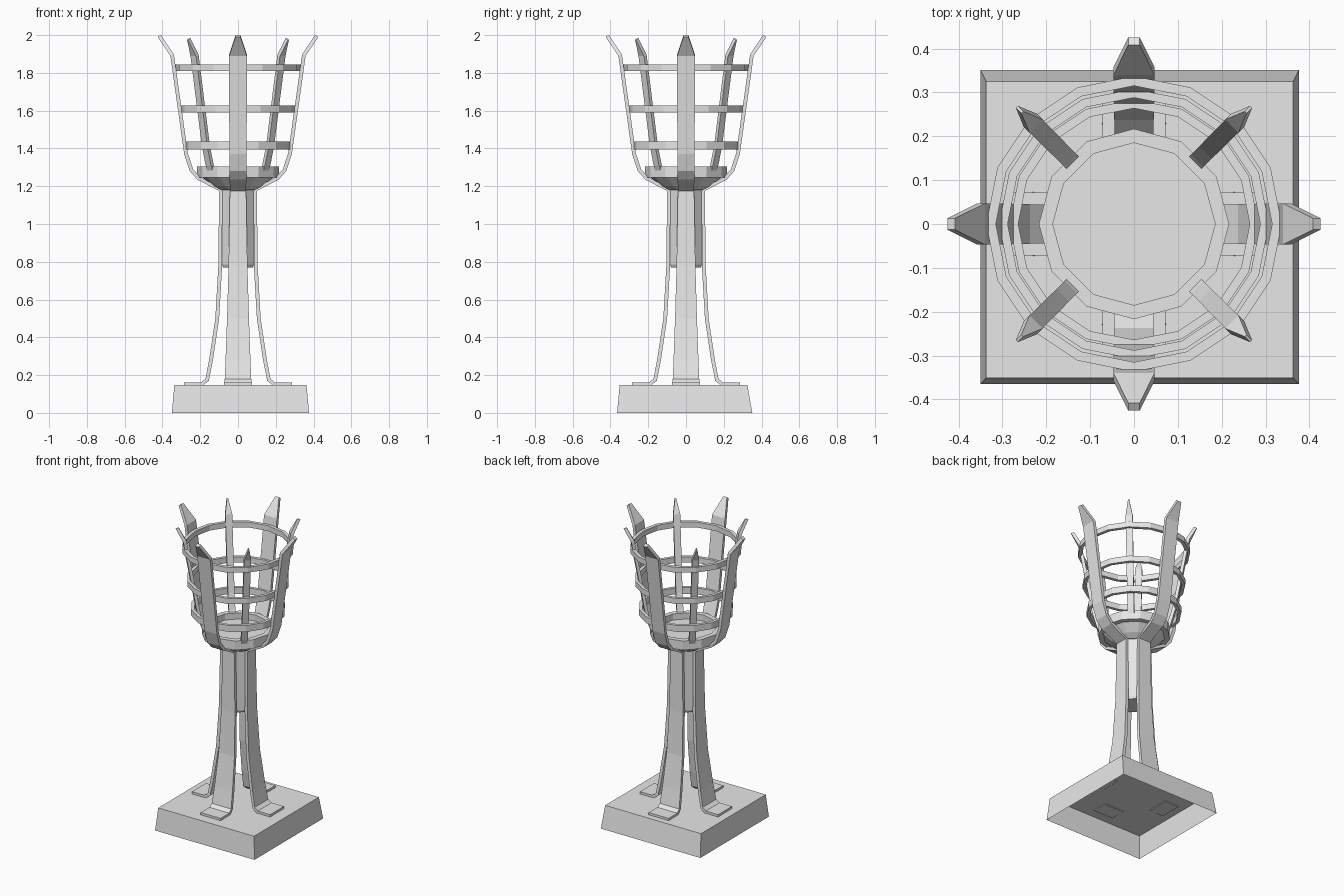
import bpy, bmesh
from math import sin, cos, pi, radians
from mathutils import Vector

if "Cube" in bpy.data.objects:
    bpy.data.objects.remove(bpy.data.objects["Cube"], do_unlink=True)

iron = bpy.data.materials.new("grey iron")
iron.diffuse_color = (0.8, 0.8, 0.8, 1)
iron.use_nodes = True
iron.node_tree.nodes["Principled BSDF"].inputs["Base Color"].default_value = (0.8, 0.8, 0.8, 1)


def finish(bm, name, turn=0, recalc=True):
    if recalc:
        bmesh.ops.recalc_face_normals(bm, faces=bm.faces)
    mesh = bpy.data.meshes.new(name)
    bm.to_mesh(mesh)
    bm.free()
    mesh.materials.append(iron)
    ob = bpy.data.objects.new(name, mesh)
    ob.rotation_euler.z = turn
    bpy.context.collection.objects.link(ob)
    return ob


def skin(bm, loops, closed=False):
    """Bridge successive vertex loops with quads."""
    pairs = list(zip(loops, loops[1:]))
    if closed:
        pairs.append((loops[-1], loops[0]))
    for a, b in pairs:
        n = len(a)
        for i in range(n):
            j = (i + 1) % n
            bm.faces.new((a[i], a[j], b[j], b[i]))


def strap(name, path, turn, thick=0.02):
    """Flat bar along (radius, height, half width), thickened inwards."""
    bm = bmesh.new()
    pts = [Vector(p[:2]) for p in path]
    loops = []
    for i, (p, (_, _, w)) in enumerate(zip(pts, path)):
        before = (p - pts[i - 1]).normalized() if i else Vector((0, 0))
        after = (pts[i + 1] - p).normalized() if i + 1 < len(pts) else Vector((0, 0))
        t = (before + after).normalized()
        q = p + Vector((-t.y, t.x)) * thick
        loops.append([bm.verts.new(c) for c in
                      ((p.x, -w, p.y), (p.x, w, p.y), (q.x, w, q.y), (q.x, -w, q.y))])
    skin(bm, loops)
    bm.faces.new(loops[0])
    bm.faces.new(loops[-1])
    return finish(bm, name, turn)


def lathe(name, profile, sides, turn=0, closed=False):
    """Turn a (radius, height) profile; open profiles get capped ends."""
    bm = bmesh.new()
    loops = [[bm.verts.new((r * cos(2 * pi * k / sides), r * sin(2 * pi * k / sides), z))
              for k in range(sides)] for r, z in profile]
    skin(bm, loops, closed)
    if not closed:
        bm.faces.new(loops[0])
        bm.faces.new(loops[-1])
    return finish(bm, name, turn)


def hoop(name, outer, inner, low, high, sides):
    return lathe(name, [(outer, low), (outer, high), (inner, high), (inner, low)],
                 sides, closed=True)


# Plinth: tapered and hollow, open underneath
bm = bmesh.new()
corners = ((-1, -1), (1, -1), (1, 1), (-1, 1))
rim = [bm.verts.new((0.013 + 0.363 * x, -0.007 + 0.358 * y, 0)) for x, y in corners]
top = [bm.verts.new((0.013 + 0.35 * x, -0.013 + 0.338 * y, 0.147)) for x, y in corners]
skin(bm, [rim, top])
bm.faces.new(top)
finish(bm, "plinth", recalc=False)

# Four full-height legs that flare into the basket
leg_path = [
    (0.285, 0.162, 0.073), (0.195, 0.162, 0.072), (0.172, 0.18, 0.07),
    (0.153, 0.28, 0.066), (0.12, 0.50, 0.058), (0.104, 0.78, 0.05),
    (0.1, 1.175, 0.043), (0.215, 1.235, 0.044), (0.255, 1.28, 0.045),
    (0.285, 1.37, 0.046), (0.358, 1.89, 0.047), (0.425, 1.99, 0.013),
]
# Four narrow spikes between the legs
spike_path = [
    (0.195, 1.25, 0.02), (0.222, 1.31, 0.02), (0.25, 1.41, 0.02),
    (0.335, 1.89, 0.021), (0.378, 1.975, 0.003),
]
for i, side in enumerate(("left", "back", "right", "front")):
    strap(side + "_leg", leg_path, radians(90 * i))
    strap("spike_" + str(i + 1), spike_path, radians(90 * i + 45))

# Centre column held between the legs
lathe("column", [(0.085, 0.77), (0.092, 0.785), (0.092, 1.19)], 8, pi / 8)

# Fire bowl and its rim
lathe("bowl", [(0.1, 1.18), (0.135, 1.2), (0.185, 1.245), (0.185, 1.265)], 12)
hoop("bowl_rim", 0.217, 0.185, 1.245, 1.305, 12)

# Basket hoops
hoop("lower_hoop", 0.284, 0.264, 1.395, 1.437, 16)
hoop("middle_hoop", 0.308, 0.288, 1.59, 1.627, 16)
hoop("upper_hoop", 0.337, 0.315, 1.81, 1.845, 16)
